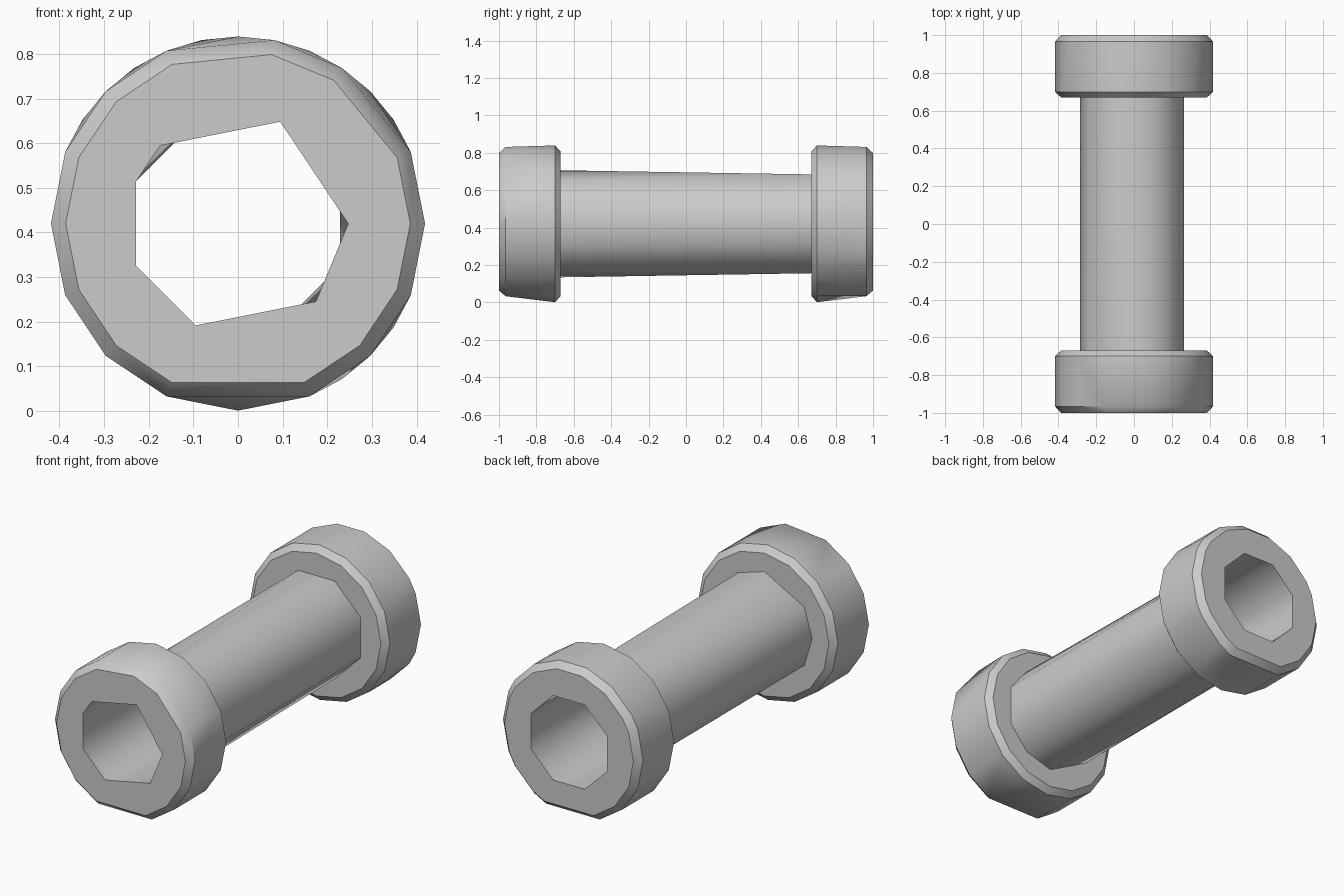
import bpy, math

if "Cube" in bpy.data.objects:
    bpy.data.objects.remove(bpy.data.objects["Cube"])

CZ = 0.42          # height of the spool axis
N = 32             # angular steps around the axis


def build(name, rings, smooth=40):
    """Skin a chain of rings (y, radius, angular steps used) around the y axis."""
    verts, faces, loops = [], [], []
    for y, r, steps in rings:
        loops.append([(k, len(verts) + i) for i, k in enumerate(steps)])
        for k in steps:
            a = 2 * math.pi * k / N
            verts.append((r * math.cos(a), y, CZ + r * math.sin(a)))
    for A, B in zip(loops, loops[1:]):
        A = A + [(A[0][0] + N, A[0][1])]
        B = B + [(B[0][0] + N, B[0][1])]
        i = j = 0
        while i < len(A) - 1 or j < len(B) - 1:
            na = A[i + 1][0] if i < len(A) - 1 else 999
            nb = B[j + 1][0] if j < len(B) - 1 else 999
            if na == nb and A[i][0] == B[j][0]:
                faces.append((A[i][1], B[j][1], B[j + 1][1], A[i + 1][1]))
                i, j = i + 1, j + 1
            elif na <= nb:
                faces.append((A[i][1], B[j][1], A[i + 1][1]))
                i += 1
            else:
                faces.append((A[i][1], B[j][1], B[j + 1][1]))
                j += 1
    me = bpy.data.meshes.new(name)
    me.from_pydata(verts, [], faces)
    me.update()
    ob = bpy.data.objects.new(name, me)
    bpy.context.collection.objects.link(ob)
    bpy.ops.object.select_all(action='DESELECT')
    ob.select_set(True)
    bpy.context.view_layer.objects.active = ob
    bpy.ops.object.shade_smooth_by_angle(angle=math.radians(smooth))
    return ob


# Angular steps kept on each ring (uneven low-poly outline)
hole_front = [0, 6, 12, 14, 18, 22, 28]
hole_back = list(range(2, N, 4))
tube_front = [2, 5, 8, 13, 16, 19, 24, 27, 30]
tube_back = [2, 6, 10, 13, 16, 19, 22, 26, 30]
rim_front = [0, 2, 5, 7, 10, 12, 14, 16, 18, 20, 22, 26, 28, 30]
rim_back = [0, 2, 3, 5, 7, 9, 11, 13, 14, 16, 18, 20, 22, 26, 27, 29, 30]
rim_inner = list(range(0, N, 2))
R, RC, RT, RH = 0.419, 0.386, 0.286, 0.247

# End flanges with chamfered rims
build("front_flange", [(-1, RH, hole_front), (-1, RC, rim_front), (-0.965, R, rim_front),
                       (-0.70, R, rim_inner), (-0.67, RC, rim_inner), (-0.67, RT, tube_front)])
build("back_flange", [(0.67, RT, tube_back), (0.67, RC, rim_inner), (0.70, R, rim_inner),
                      (0.965, R, rim_back), (1, RC, rim_back), (1, RH, hole_back)])
# Barrel between the flanges and the bore through the middle
build("barrel", [(-0.67, RT, tube_front), (0.67, RT, tube_back)], 60)
build("bore", [(1, RH, hole_back), (-1, RH, hole_front)], 70)
